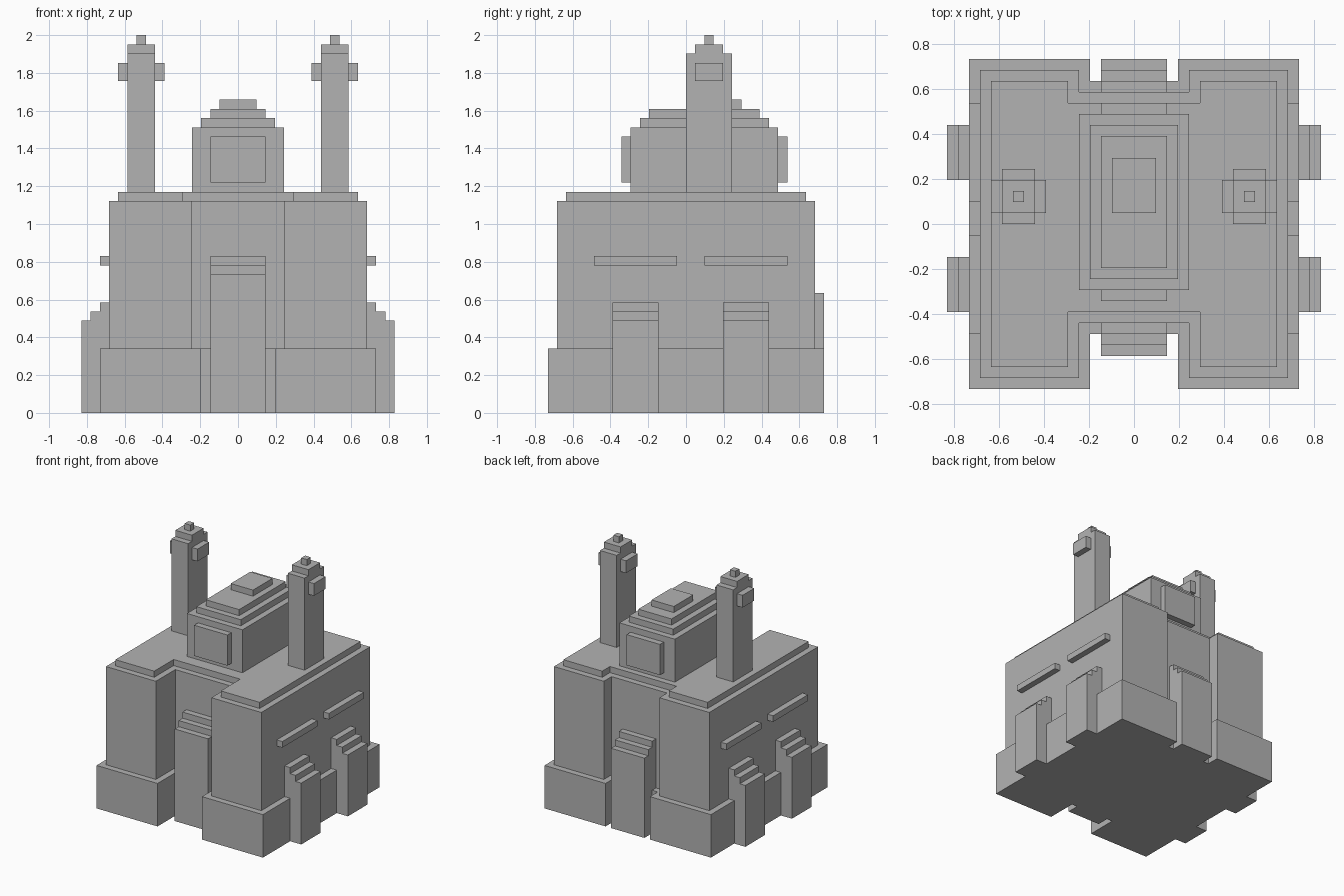
import bpy
import bmesh
from mathutils import Vector

cube = bpy.data.objects.get("Cube")
if cube:
    bpy.data.objects.remove(cube, do_unlink=True)

U = 2 / 41  # one block; all sizes below are in blocks

stone = bpy.data.materials.new("grey stone")
stone.use_nodes = True
GREY = (0.45, 0.45, 0.45, 1)
stone.diffuse_color = GREY
stone.node_tree.nodes["Principled BSDF"].inputs["Base Color"].default_value = GREY


def prism(name, points, sweep):
    """Flat outline of 3D points, extruded along the sweep vector."""
    bm = bmesh.new()
    face = bm.faces.new([bm.verts.new(Vector(p) * U) for p in points])
    out = bmesh.ops.extrude_face_region(bm, geom=[face], use_keep_orig=True)
    moved = [g for g in out["geom"] if isinstance(g, bmesh.types.BMVert)]
    bmesh.ops.translate(bm, verts=moved, vec=Vector(sweep) * U)
    bmesh.ops.recalc_face_normals(bm, faces=bm.faces)
    mesh = bpy.data.meshes.new(name)
    bm.to_mesh(mesh)
    bm.free()
    mesh.materials.append(stone)
    obj = bpy.data.objects.new(name, mesh)
    bpy.context.collection.objects.link(obj)
    return obj


def box(name, x, y, z):
    outline = [(x[0], y[0], z[0]), (x[1], y[0], z[0]),
               (x[1], y[1], z[0]), (x[0], y[1], z[0])]
    return prism(name, outline, (0, 0, z[1] - z[0]))


def stepped_profile(inner, outer, low):
    """Distance and height pairs of a buttress with three one-block steps."""
    pts = [(inner, 0), (outer, 0)]
    for i in range(3):
        end = outer - i - 1 if i < 2 else inner
        pts += [(outer - i, low + i), (end, low + i)]
    return pts


# Main building: three notched slabs, each inset one block from the last
for i, (name, z0, z1) in enumerate((("plinth", 0, 7), ("main_body", 7, 23),
                                    ("roof_slab", 23, 24))):
    w, n, front, back = 15 - i, 4 + i, -10 + i, 13 - i
    half = [(n, front), (n, -w), (w, -w), (w, w), (n, w), (n, back)]
    outline = half + [(-x, y) for x, y in reversed(half)]
    prism(name, [(x, y, z0) for x, y in outline], (0, 0, z1 - z0))

# Stepped entrances in the front and back notches
for name, side, inner, outer, low in (("front_entrance", -1, 9, 12, 15),
                                      ("back_entrance", 1, 12, 15, 13)):
    prism(name, [(-3, side * d, z) for d, z in stepped_profile(inner, outer, low)],
          (6, 0, 0))

# Side buttresses and ledges
for side, label in ((1, "left"), (-1, "right")):
    for y, ledge, place in ((-8, (-10, -1), "front"), (4, (2, 11), "back")):
        prism(f"{label}_{place}_buttress",
              [(side * d, y, z) for d, z in stepped_profile(14, 17, 10)], (0, 5, 0))
        box(f"{label}_{place}_ledge", sorted((side * 14, side * 15)), ledge, (16, 17))

# Stepped upper hall
for name, w, y, z in (("hall_walls", 5, (-6, 10), (24, 31)),
                      ("hall_roof_lower", 4, (-5, 9), (31, 32)),
                      ("hall_roof_upper", 3, (-4, 8), (32, 33)),
                      ("hall_roof_cap", 2, (1, 6), (33, 34))):
    box(name, (-w, w), y, z)
box("hall_front_panel", (-3, 3), (-7, -6), (25, 30))
box("hall_back_panel", (-3, 3), (10, 11), (25, 30))

# Twin towers
for side, label in ((1, "left"), (-1, "right")):
    c = side * 10.5
    box(f"{label}_tower", (c - 1.5, c + 1.5), (0, 5), (24, 39))
    box(f"{label}_tower_top", (c - 1.5, c + 1.5), (1, 4), (39, 40))
    box(f"{label}_tower_knob", (c - 0.5, c + 0.5), (2, 3), (40, 41))
    for d, place in ((-2, "west"), (2, "east")):
        box(f"{label}_tower_{place}_balcony", (c + d - 0.5, c + d + 0.5), (1, 4), (36, 38))
